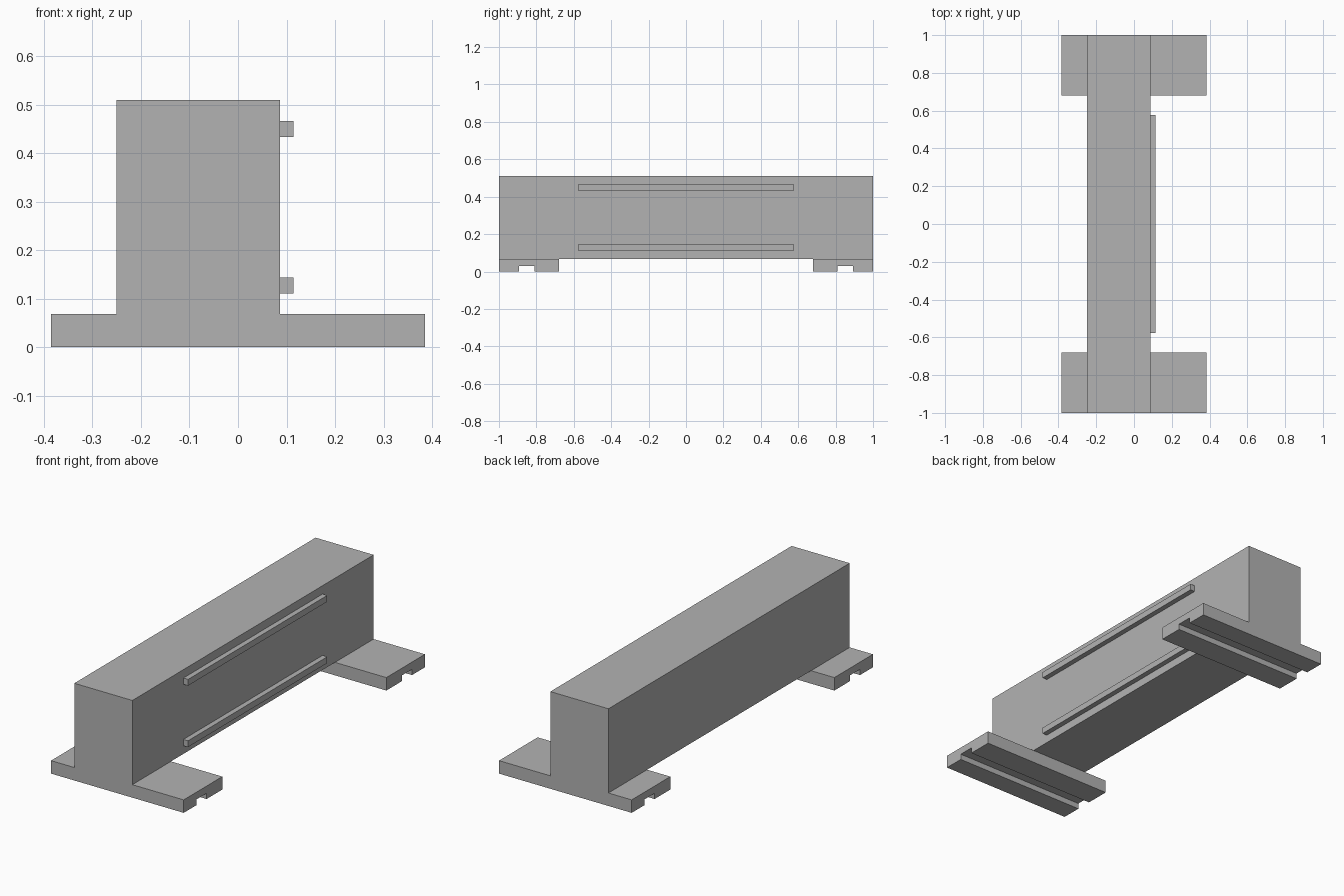
import bpy
import bmesh
from mathutils import Vector

cube = bpy.data.objects.get("Cube")
if cube:
    bpy.data.objects.remove(cube, do_unlink=True)

grey = bpy.data.materials.new("plain grey")
grey.use_nodes = True
colour = (0.45, 0.45, 0.45, 1)
grey.diffuse_color = colour
grey.node_tree.nodes["Principled BSDF"].inputs["Base Color"].default_value = colour


def extrude_along_x(name, profile, x0, x1):
    """Extrude a closed (y, z) profile from x0 to x1."""
    bm = bmesh.new()
    face = bm.faces.new([bm.verts.new((x0, y, z)) for y, z in profile])
    result = bmesh.ops.extrude_face_region(bm, geom=[face])
    moved = [g for g in result["geom"] if isinstance(g, bmesh.types.BMVert)]
    bmesh.ops.translate(bm, verts=moved, vec=Vector((x1 - x0, 0, 0)))
    bmesh.ops.recalc_face_normals(bm, faces=bm.faces)
    mesh = bpy.data.meshes.new(name)
    bm.to_mesh(mesh)
    bm.free()
    mesh.materials.append(grey)
    obj = bpy.data.objects.new(name, mesh)
    bpy.context.collection.objects.link(obj)
    return obj


def box(name, x0, x1, half_length, z0, z1):
    profile = [(-half_length, z0), (half_length, z0),
               (half_length, z1), (-half_length, z1)]
    return extrude_along_x(name, profile, x0, x1)


FOOT_TOP = 0.068
BODY_LEFT = 0.087

# Long upright body
box("body", -0.25, BODY_LEFT, 1.0, FOOT_TOP, 0.51)

# Two thin rails on one side
for name, z in (("lower_rail", 0.111), ("upper_rail", 0.433)):
    box(name, BODY_LEFT, 0.114, 0.577, z, z + 0.033)

# Wide feet with a groove along the underside
foot_profile = [(0.68, 0), (0.81, 0), (0.81, 0.03), (0.893, 0.03),
                (0.893, 0), (1.0, 0), (1.0, FOOT_TOP), (0.68, FOOT_TOP)]
for name, side in (("front_foot", -1), ("back_foot", 1)):
    extrude_along_x(name, [(side * y, z) for y, z in foot_profile], -0.385, 0.385)
